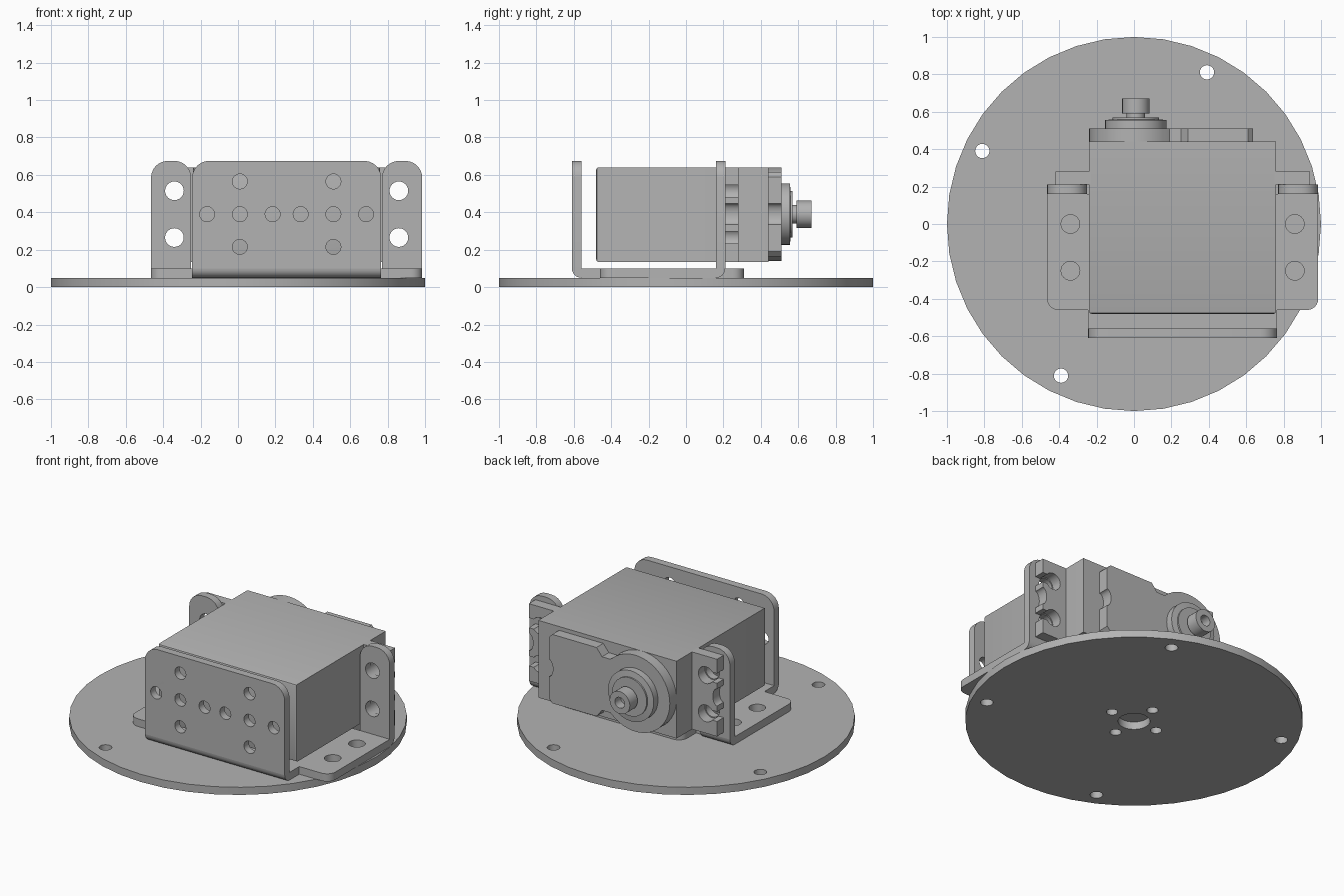
import bpy, bmesh
from math import sin, cos, pi, asin, radians
from mathutils import Matrix, Vector

if "Cube" in bpy.data.objects:
    bpy.data.objects.remove(bpy.data.objects["Cube"], do_unlink=True)

grey = bpy.data.materials.new("plain grey")
grey.use_nodes = True
colour = (0.45, 0.45, 0.45, 1)
grey.diffuse_color = colour
grey.node_tree.nodes["Principled BSDF"].inputs["Base Color"].default_value = colour

MID = 0.26       # centre of the motor and bracket in x
AXIS = 0.39      # height of the output shaft
SHAFT_X = 0.01


def finish(name, bm):
    bmesh.ops.remove_doubles(bm, verts=bm.verts, dist=0.0002)
    bmesh.ops.recalc_face_normals(bm, faces=bm.faces)
    mesh = bpy.data.meshes.new(name)
    bm.to_mesh(mesh)
    bm.free()
    mesh.materials.append(grey)
    ob = bpy.data.objects.new(name, mesh)
    bpy.context.scene.collection.objects.link(ob)
    bpy.ops.object.select_all(action='DESELECT')
    ob.select_set(True)
    bpy.context.view_layer.objects.active = ob
    bpy.ops.object.shade_smooth_by_angle(angle=radians(30))
    return ob


def arc(x, y, rx, start, end, n=16, ry=None):
    ry = ry or rx
    angles = [start + (end - start) * i / n for i in range(n + 1)]
    return [(x + rx * cos(a), y + ry * sin(a)) for a in angles]


def circle(x, y, r, n=24):
    return arc(x, y, r, 0, 2 * pi, n)[:-1]


def rounded(corners, n=6):
    """Outline from (x, y, radius) right-angled corners."""
    out = []
    for i, (x, y, r) in enumerate(corners):
        p = Vector((x, y))
        if not r:
            out.append((x, y))
            continue
        a = (Vector(corners[i - 1][:2]) - p).normalized() * r
        b = (Vector(corners[(i + 1) % len(corners)][:2]) - p).normalized() * r
        for k in range(n + 1):
            t = pi / 2 * k / n
            out.append(tuple(p + a * (1 - sin(t)) + b * (1 - cos(t))))
    return out


def plate(name, loops, low, high, plane="XY"):
    """Extrude a filled outline with holes between two positions."""
    curve = bpy.data.curves.new(name, 'CURVE')
    curve.dimensions = '2D'
    curve.fill_mode = 'BOTH'
    curve.extrude = (high - low) / 2
    for loop in loops:
        s = curve.splines.new('POLY')
        s.points.add(len(loop) - 1)
        for point, (x, y) in zip(s.points, loop):
            point.co = (x, y, 0, 1)
        s.use_cyclic_u = True
    temp = bpy.data.objects.new(name, curve)
    mesh = bpy.data.meshes.new_from_object(temp)
    mid = (low + high) / 2
    turn = {"XY": Matrix.Translation((0, 0, mid)),
            "XZ": Matrix.Translation((0, mid, 0)) @ Matrix.Rotation(pi / 2, 4, 'X'),
            "YZ": Matrix(((0, 0, 1, mid), (1, 0, 0, 0), (0, 1, 0, 0), (0, 0, 0, 1)))}
    mesh.transform(turn[plane])
    bm = bmesh.new()
    bm.from_mesh(mesh)
    bpy.data.objects.remove(temp)
    bpy.data.curves.remove(curve)
    bpy.data.meshes.remove(mesh)
    return finish(name, bm)


# Round base with rim holes, a centre bore and four screw holes
rim = [circle(0.9 * cos(a), 0.9 * sin(a), 0.038)
       for a in (radians(64.3) + k * pi / 2 for k in range(4))]
screws = [circle(0.17 * cos(k * pi / 2), 0.17 * sin(k * pi / 2), 0.034) for k in range(4)]
plate("round_base", [circle(0, 0, 1, 40), circle(0, 0, 0.095)] + rim + screws, 0, 0.05)

# Bracket floor with mounting holes
right, left, inner_r, inner_l = MID - 0.725, MID + 0.725, MID - 0.505, MID + 0.505
floor = rounded([(right, -0.46, 0.06), (inner_r, -0.46, 0), (inner_r, -0.56, 0),
                 (inner_l, -0.56, 0), (inner_l, -0.46, 0), (left, -0.46, 0.06),
                 (left, 0.16, 0), (inner_l, 0.16, 0), (inner_l - 0.06, 0.16, 0),
                 (inner_l - 0.06, 0.31, 0.06), (inner_r + 0.06, 0.31, 0.06),
                 (inner_r + 0.06, 0.16, 0), (right, 0.16, 0)])
floor_holes = [circle(MID + s * 0.6, y, 0.05) for s in (-1, 1) for y in (0, -0.25)]
plate("bracket_floor", [floor] + floor_holes, 0.05, 0.10)

# Bracket front wall with its hole pattern
wall = rounded([(inner_r, 0.10, 0), (inner_l, 0.10, 0),
                (inner_l, 0.675, 0.09), (inner_r, 0.675, 0.09)])
pattern = [(SHAFT_X + dx, AXIS + dz) for dx in (0, 0.5) for dz in (-0.175, 0, 0.175)]
pattern += [(SHAFT_X + dx, AXIS) for dx in (-0.175, 0.175, 0.325, 0.675)]
plate("bracket_front_wall", [wall] + [circle(x, z, 0.04) for x, z in pattern],
      -0.61, -0.56, "XZ")
plate("front_bend", [[(-0.56, 0.10)] + arc(-0.56, 0.10, 0.05, pi, 1.5 * pi, 6)],
      inner_r, inner_l, "YZ")

# Bracket side flanges and slotted motor ears
for s, side in ((-1, "right"), (1, "left")):
    x_in, x_out, x_hole = MID + s * 0.51, MID + s * 0.725, MID + s * 0.6
    flange = rounded([(x_in, 0.10, 0), (x_out, 0.10, 0),
                      (x_out, 0.675, 0.09), (x_in, 0.675, 0.09)])
    holes = [circle(x_hole, z, 0.05) for z in (0.265, 0.515)]
    plate(side + "_flange", [flange] + holes, 0.16, 0.21, "XZ")
    plate(side + "_flange_bend", [[(0.16, 0.10)] + arc(0.16, 0.10, 0.05, -pi / 2, 0, 6)],
          min(x_in, x_out), max(x_in, x_out), "YZ")

    gap = asin(0.032 / 0.055)
    slot = arc(0.6, 0, 0.055, -gap, gap - 2 * pi, 20)
    slot = [(0.68, -0.032)] + slot + [(0.68, 0.032)]
    notch = arc(0.68, 0, 0.03, -pi / 2, -1.5 * pi, 10, 0.056)
    ear = [(0.49, 0.135), (0.68, 0.135)]
    for cut, z in ((slot, 0.265), (notch, AXIS), (slot, 0.515)):
        ear += [(u, z + v) for u, v in cut]
    ear += [(0.68, 0.64), (0.49, 0.64)]
    plate(side + "_motor_ear", [[(MID + s * u, z) for u, z in ear]], 0.212, 0.28, "XZ")

# Motor housing with softened front edges
bm = bmesh.new()
bmesh.ops.create_cube(bm, size=1)
bmesh.ops.scale(bm, vec=(1.0, 0.92, 0.505), verts=bm.verts)
bmesh.ops.translate(bm, vec=(MID, -0.02, 0.3875), verts=bm.verts)
front = [e for e in bm.edges if all(v.co.y < 0 for v in e.verts)]
bmesh.ops.bevel(bm, geom=front, offset=0.012, segments=2, profile=0.5, affect='EDGES')
finish("motor_housing", bm)

# Gear cover: round around the shaft, waisted, then square with an end notch
cover = arc(SHAFT_X, AXIS, 0.25, radians(55), radians(305), 32)
lower = [(0.19, -0.175), (0.25, -0.175), (0.29, -0.225), (0.61, -0.225), (0.635, -0.2)]
cover += [(x, AXIS + d) for x, d in lower]
cover += arc(0.635, AXIS, 0.03, -pi / 2, -1.5 * pi, 10, 0.056)
cover += [(x, AXIS - d) for x, d in reversed(lower)]
plate("gear_cover", [cover], 0.43, 0.51, "XZ")

# Output shaft with collar, neck and bored end
profile = [(0.165, 0.5), (0.165, 0.555), (0.125, 0.56), (0.125, 0.57), (0.05, 0.57),
           (0.05, 0.59), (0.073, 0.59), (0.073, 0.67), (0.035, 0.67), (0.035, 0.61), (0, 0.61)]
bm = bmesh.new()
verts = [bm.verts.new((SHAFT_X + r, y, AXIS)) for r, y in profile]
edges = [bm.edges.new(pair) for pair in zip(verts, verts[1:])]
bmesh.ops.spin(bm, geom=verts + edges, cent=(SHAFT_X, 0, AXIS), axis=(0, 1, 0),
               angle=2 * pi, steps=32)
finish("output_shaft", bm)
